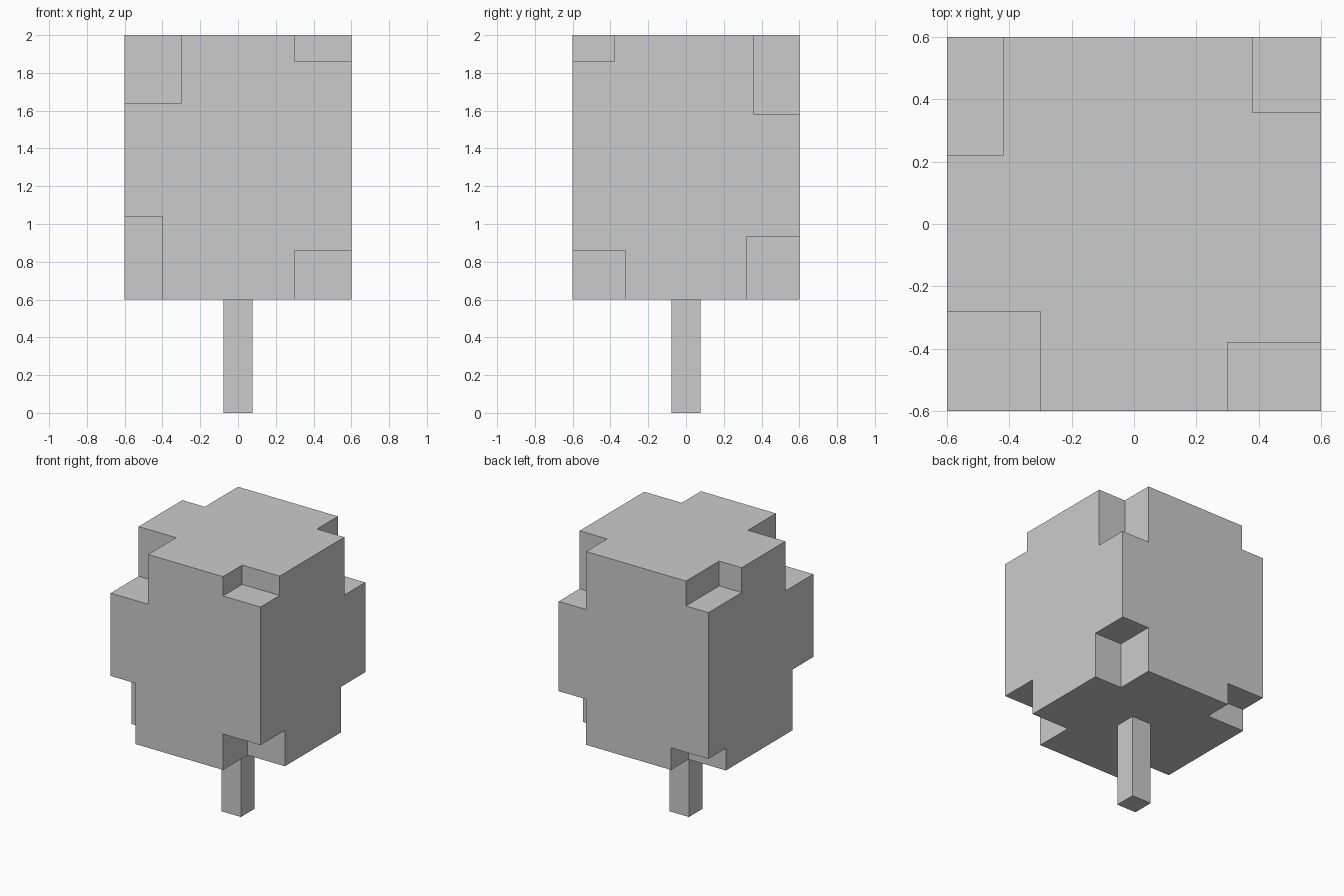
import bpy, bmesh
from mathutils import Matrix, Vector

if "Cube" in bpy.data.objects:
    bpy.data.objects.remove(bpy.data.objects["Cube"])


def add_box(bm, lo, hi):
    lo, hi = Vector(lo), Vector(hi)
    size = hi - lo
    bmesh.ops.create_cube(bm, size=1, matrix=Matrix.Translation((lo + hi) / 2)
                          @ Matrix.Diagonal((*size, 1)))


def make_object(name, boxes):
    bm = bmesh.new()
    for lo, hi in boxes:
        add_box(bm, lo, hi)
    mesh = bpy.data.meshes.new(name)
    bm.to_mesh(mesh)
    bm.free()
    obj = bpy.data.objects.new(name, mesh)
    bpy.context.collection.objects.link(obj)
    return obj


HALF, BOTTOM, TOP = 0.6, 0.6, 2.0
STEM = 0.0775

# Trunk
make_object("trunk", [((-STEM, -STEM, 0), (STEM, STEM, BOTTOM))])

# Leafy block
crown = make_object("crown", [((-HALF, -HALF, BOTTOM), (HALF, HALF, TOP))])

# Corner notches: side in x, y, z, then notch size in x, y, z
notches = [
    (-1, -1, 1, 0.30, 0.32, 0.36),
    (1, -1, 1, 0.30, 0.22, 0.14),
    (-1, 1, 1, 0.18, 0.38, 0.18),
    (1, 1, 1, 0.22, 0.24, 0.42),
    (-1, -1, -1, 0.20, 0.24, 0.44),
    (1, -1, -1, 0.30, 0.28, 0.26),
    (-1, 1, -1, 0.30, 0.20, 0.16),
    (1, 1, -1, 0.22, 0.28, 0.33),
]
half_size = (HALF, HALF, (TOP - BOTTOM) / 2)
centre = (0, 0, (TOP + BOTTOM) / 2)
boxes = []
for n in notches:
    lo, hi = [], []
    for side, cut, half, mid in zip(n[:3], n[3:], half_size, centre):
        a, b = mid + side * (half - cut), mid + side * (half + 0.1)
        lo.append(min(a, b))
        hi.append(max(a, b))
    boxes.append((lo, hi))
cutter = make_object("corner_cutter", boxes)
cutter.hide_render = True

# Cut the notches out of the crown
mod = crown.modifiers.new("notches", 'BOOLEAN')
mod.operation = 'DIFFERENCE'
mod.solver = 'EXACT'
mod.object = cutter
bpy.context.view_layer.objects.active = crown
bpy.ops.object.modifier_apply(modifier=mod.name)
bpy.data.objects.remove(cutter)
